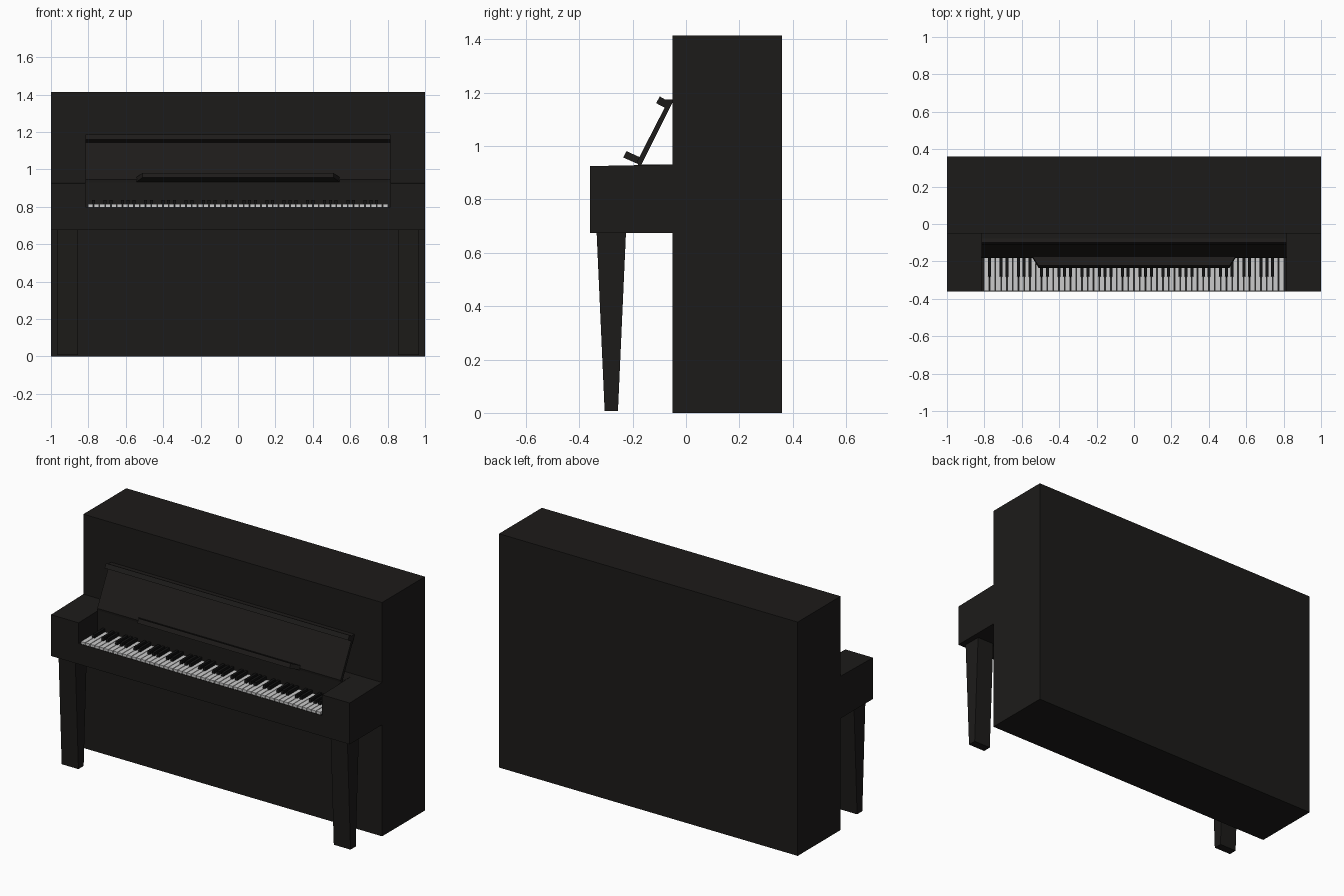
import bpy, bmesh

if "Cube" in bpy.data.objects:
    bpy.data.objects.remove(bpy.data.objects["Cube"])


def material(name, c):
    m = bpy.data.materials.new(name)
    m.diffuse_color = (*c, 1)
    m.use_nodes = True
    m.node_tree.nodes["Principled BSDF"].inputs["Base Color"].default_value = m.diffuse_color
    return m


BLACK = material("black_lacquer", (0.012, 0.011, 0.010))
IVORY = material("ivory", (0.6, 0.6, 0.6))
EBONY = material("ebony", (0.006, 0.006, 0.006))


def finish(name, bm, mat):
    bmesh.ops.recalc_face_normals(bm, faces=bm.faces)
    me = bpy.data.meshes.new(name)
    bm.to_mesh(me)
    bm.free()
    me.materials.append(mat)
    ob = bpy.data.objects.new(name, me)
    bpy.context.collection.objects.link(ob)
    return ob


def prism(bm, profile, x0, x1, inset=None):
    """Extrude a (y, z) profile along x; inset narrows chosen points at both ends."""
    inset = inset or [0] * len(profile)
    a = [bm.verts.new((x0 + d, y, z)) for (y, z), d in zip(profile, inset)]
    b = [bm.verts.new((x1 - d, y, z)) for (y, z), d in zip(profile, inset)]
    n = len(profile)
    bm.faces.new(a)
    bm.faces.new(b[::-1])
    for i in range(n):
        bm.faces.new((a[i], b[i], b[(i + 1) % n], a[(i + 1) % n]))


def rect(y0, y1, z0, z1):
    return [(y0, z0), (y1, z0), (y1, z1), (y0, z1)]


def part(name, profile, x0, x1, mat=BLACK, inset=None, mirror=False):
    bm = bmesh.new()
    prism(bm, profile, x0, x1, inset)
    ob = finish(name, bm, mat)
    if mirror:
        ob.modifiers.new("mirror", 'MIRROR')
    return ob


# Upright cabinet
part("cabinet", rect(-0.05, 0.36, 0, 1.415), -1, 1)

# Key bed between the two end blocks
part("key_bed", rect(-0.36, -0.05, 0.675, 0.80), -0.815, 0.815)
part("end_blocks", [(-0.36, 0.675), (-0.05, 0.675), (-0.05, 0.931), (-0.36, 0.925)],
     0.815, 1, mirror=True)

# Tapered front legs
part("front_legs", [(-0.305, 0.008), (-0.255, 0.008), (-0.225, 0.675), (-0.335, 0.675)],
     0.855, 0.967, mirror=True)

# Block behind the keys that carries the open lid
part("fallboard_base", rect(-0.18, -0.05, 0.80, 0.931), -0.815, 0.815)

# Leaning key lid with folded lip at the top
part("key_lid", [(-0.180, 0.931), (-0.167, 0.931), (-0.050, 1.165), (-0.050, 1.174),
                 (-0.077, 1.174), (-0.098, 1.186), (-0.112, 1.161), (-0.080, 1.144),
                 (-0.182, 0.945)], -0.815, 0.815)

# Music ledge with angled ends
part("music_ledge", [(-0.178, 0.932), (-0.235, 0.957), (-0.223, 0.981), (-0.170, 0.957)],
     -0.545, 0.545, inset=[0, 0.035, 0.035, 0])

# 52 white and 36 black keys, starting on A
left, pitch = -0.803, 1.606 / 52
white, black = bmesh.new(), bmesh.new()
for i in range(52):
    x = left + i * pitch
    prism(white, rect(-0.357, -0.18, 0.80, 0.815), x + 0.002, x + pitch - 0.002)
    if i % 7 in (0, 2, 3, 5, 6) and i < 51:
        c = x + pitch
        prism(black, [(-0.285, 0.80), (-0.18, 0.80), (-0.18, 0.835), (-0.278, 0.835)],
              c - 0.008, c + 0.008)
finish("white_keys", white, IVORY)
finish("black_keys", black, EBONY)
